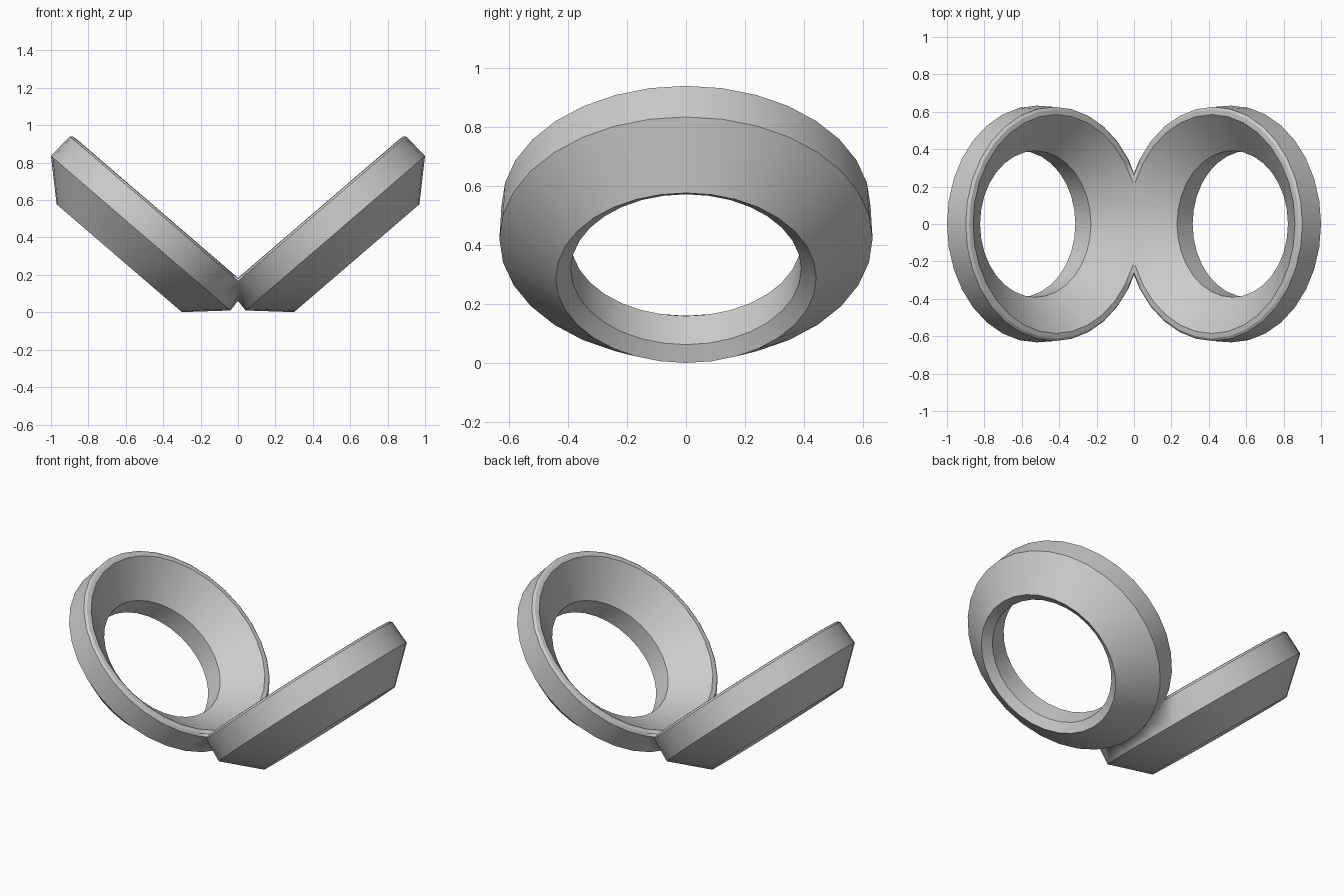
import bpy
import bmesh
import math
from mathutils import Matrix, Vector

if "Cube" in bpy.data.objects:
    bpy.data.objects.remove(bpy.data.objects["Cube"], do_unlink=True)

SEGMENTS = 32
TILT = math.radians(40.7)
CENTRE = Vector((0.52, 0, 0.4225))

# Ring cross-section: (radius, height along the ring's axis)
PROFILE = [
    (0.633, 0.0),      # widest edge
    (0.626, 0.145),    # outer rim
    (0.612, 0.156),
    (0.585, 0.158),    # inner rim, top of the bowl
    (0.391, -0.01),    # upper mouth of the hole
    (0.391, -0.138),   # lower mouth of the hole
    (0.442, -0.176),   # foot edge
]


def make_material(name, colour):
    mat = bpy.data.materials.new(name)
    mat.use_nodes = True
    mat.diffuse_color = colour
    mat.node_tree.nodes["Principled BSDF"].inputs["Base Color"].default_value = colour
    return mat


# Revolve the closed profile into a ring
bm = bmesh.new()
loops = []
for i in range(SEGMENTS):
    a = math.tau * i / SEGMENTS
    loops.append([bm.verts.new((r * math.cos(a), r * math.sin(a), h)) for r, h in PROFILE])
for i in range(SEGMENTS):
    here, there = loops[i], loops[(i + 1) % SEGMENTS]
    for j in range(len(PROFILE)):
        k = (j + 1) % len(PROFILE)
        bm.faces.new((here[j], there[j], there[k], here[k]))
bmesh.ops.recalc_face_normals(bm, faces=bm.faces)

# Tilt the ring, then trim it where it meets its twin
bmesh.ops.transform(bm, verts=bm.verts,
                    matrix=Matrix.Translation(CENTRE) @ Matrix.Rotation(-TILT, 4, "Y"))
bmesh.ops.bisect_plane(bm, geom=bm.verts[:] + bm.edges[:] + bm.faces[:],
                       plane_co=(0, 0, 0), plane_no=(1, 0, 0), clear_inner=True)

mesh = bpy.data.meshes.new("joined_rings")
bm.to_mesh(mesh)
bm.free()
mesh.materials.append(make_material("plain grey", (0.6, 0.6, 0.6, 1)))
rings = bpy.data.objects.new("joined_rings", mesh)
bpy.context.collection.objects.link(rings)

# Smooth around the rings, sharp at the profile corners
bpy.ops.object.select_all(action="DESELECT")
rings.select_set(True)
bpy.context.view_layer.objects.active = rings
bpy.ops.object.shade_smooth_by_angle(angle=math.radians(30))

# Mirror into the pair
mirror = rings.modifiers.new("twin_ring", "MIRROR")
mirror.use_axis = (True, False, False)
mirror.use_clip = True
mirror.merge_threshold = 0.001
